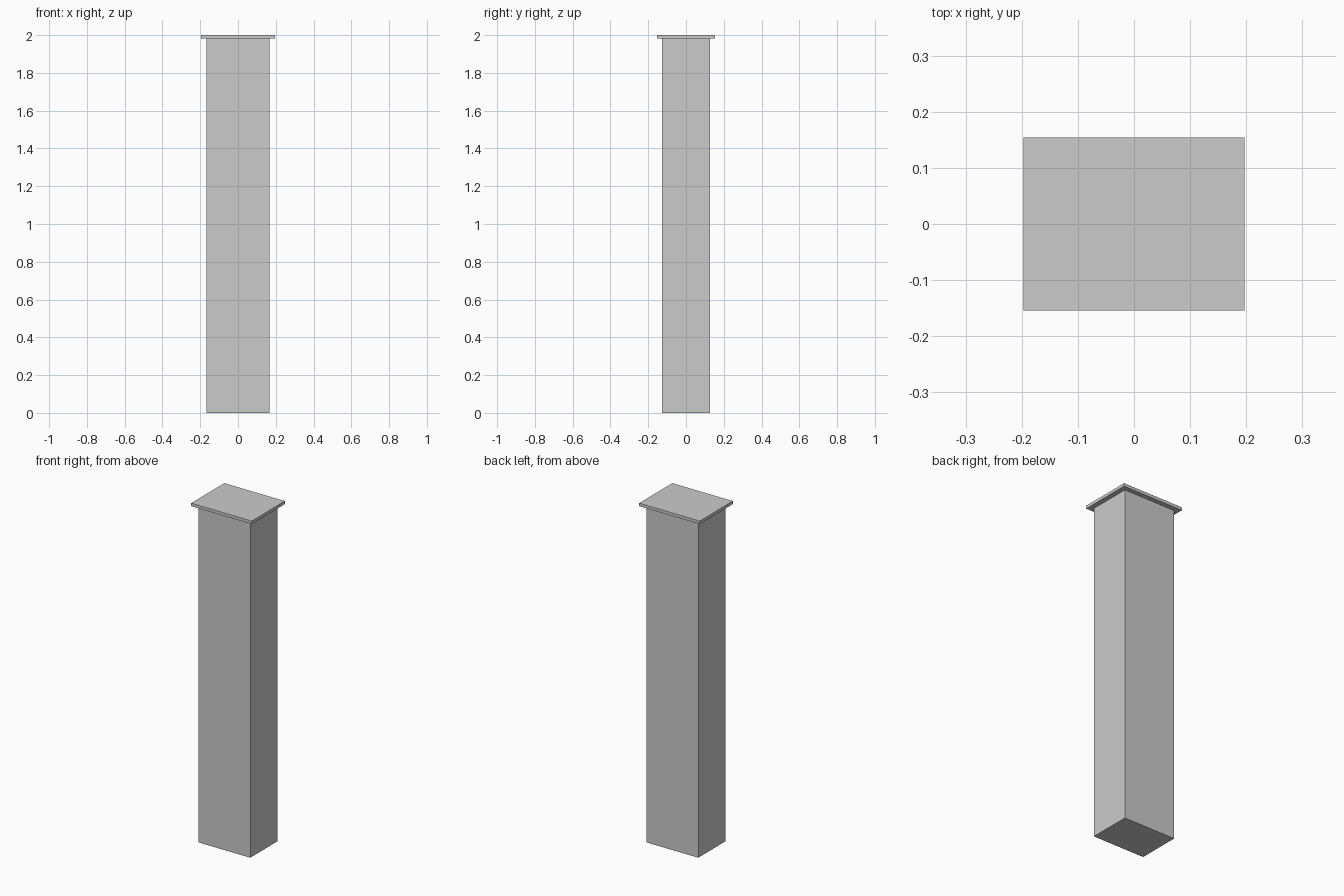
import bpy

if "Cube" in bpy.data.objects:
    bpy.data.objects.remove(bpy.data.objects["Cube"])


def box(name, size, z_bottom):
    """Box centred on x and y, resting at z_bottom."""
    bpy.ops.mesh.primitive_cube_add(size=1, location=(0, 0, z_bottom + size[2] / 2))
    obj = bpy.context.object
    obj.name = name
    obj.scale = size
    bpy.ops.object.transform_apply(location=False, rotation=False, scale=True)
    return obj


HEIGHT = 2.0
CAP = 0.018

# Tall rectangular shaft
box("pillar_shaft", (0.336, 0.252, HEIGHT - CAP), 0)

# Thin overhanging slab on top
box("pillar_cap", (0.394, 0.308, CAP), HEIGHT - CAP)
